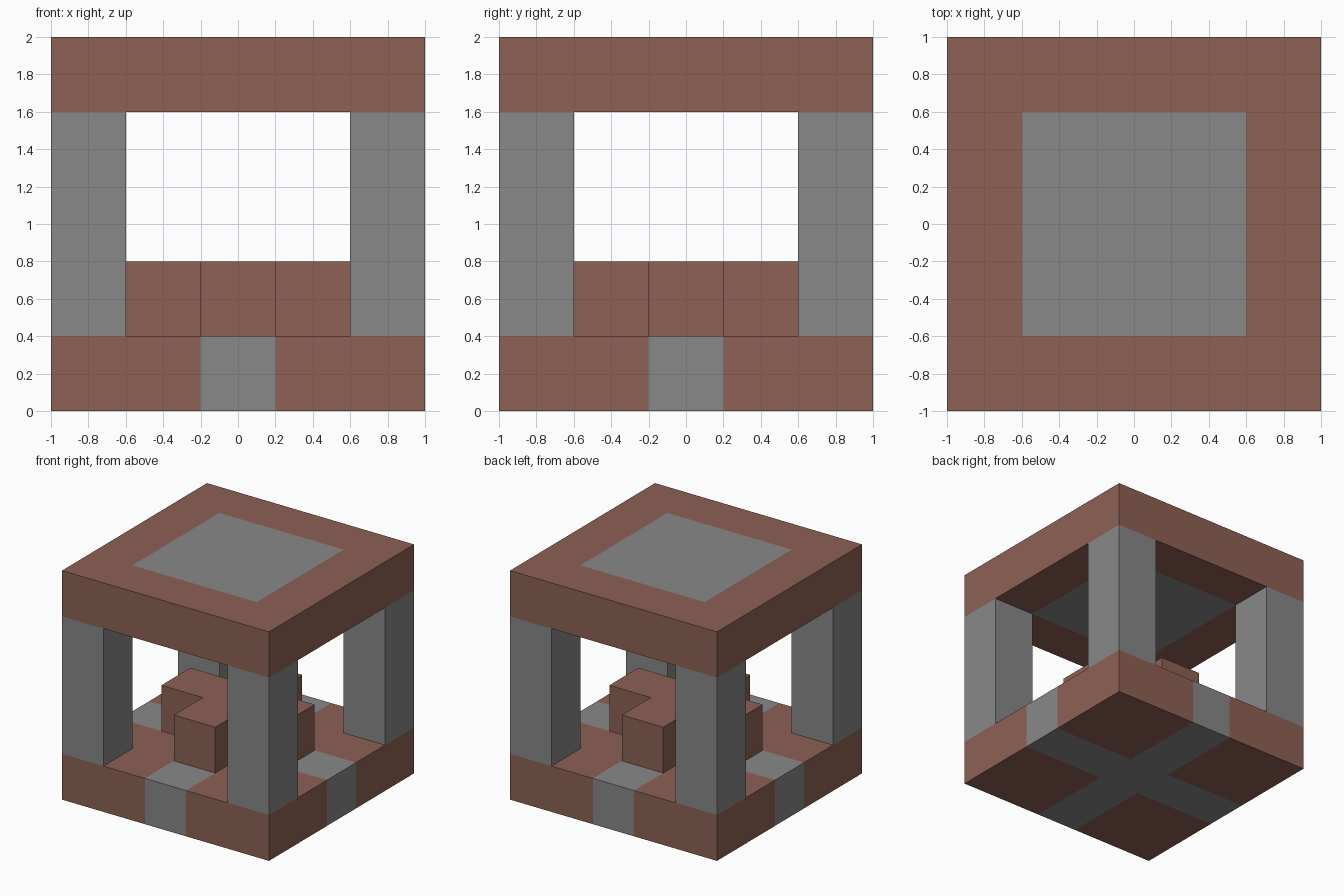
import bpy
import bmesh
from mathutils import Matrix, Vector

if "Cube" in bpy.data.objects:
    bpy.data.objects.remove(bpy.data.objects["Cube"], do_unlink=True)

CELL = 0.4


def make_material(name, rgb):
    mat = bpy.data.materials.new(name)
    mat.use_nodes = True
    colour = (*rgb, 1.0)
    mat.diffuse_color = colour
    mat.node_tree.nodes["Principled BSDF"].inputs["Base Color"].default_value = colour
    return mat


brick = make_material("brick_brown", (0.266, 0.119, 0.089))
stone = make_material("stone_grey", (0.246, 0.246, 0.246))


def finish(name, bm, materials):
    bmesh.ops.recalc_face_normals(bm, faces=bm.faces[:])
    mesh = bpy.data.meshes.new(name)
    bm.to_mesh(mesh)
    bm.free()
    for mat in materials:
        mesh.materials.append(mat)
    obj = bpy.data.objects.new(name, mesh)
    bpy.context.collection.objects.link(obj)
    return obj


def box(centre, size):
    bm = bmesh.new()
    matrix = Matrix.Translation(centre) @ Matrix.Diagonal((*size, 1.0))
    bmesh.ops.create_cube(bm, size=1.0, matrix=matrix)
    return bm


def slab(name, z, cut, is_stone):
    """Square slab cut in both directions, with stone faces chosen by a rule."""
    bm = box((0, 0, z), (2, 2, CELL))
    for axis in (Vector((1, 0, 0)), Vector((0, 1, 0))):
        for side in (-cut, cut):
            bmesh.ops.bisect_plane(bm, geom=bm.verts[:] + bm.edges[:] + bm.faces[:],
                                   plane_co=axis * side, plane_no=axis)
    for face in bm.faces:
        c = face.calc_center_median()
        face.material_index = int(is_stone(abs(c.x) < cut, abs(c.y) < cut))
    return finish(name, bm, (brick, stone))


# Base with a stone cross, roof with a stone square
slab("base", CELL / 2, CELL / 2, lambda in_x, in_y: in_x or in_y)
slab("roof", 2 - CELL / 2, 0.6, lambda in_x, in_y: in_x and in_y)

# Four corner posts
for side_x, x in (("right", -0.8), ("left", 0.8)):
    for side_y, y in (("front", -0.8), ("back", 0.8)):
        finish(f"{side_y}_{side_x}_post", box((x, y, 1.0), (CELL, CELL, 1.2)), (stone,))

# Plus-shaped centre block, one arm per quarter turn
bm = bmesh.new()
corners = []
for turn in range(4):
    spin = Matrix.Rotation(turn * 1.5707963, 3, "Z")
    for point in ((0.6, -0.2, CELL), (0.6, 0.2, CELL), (0.2, 0.2, CELL)):
        corners.append(bm.verts.new(spin @ Vector(point)))
outline = bm.faces.new(corners)
raised = bmesh.ops.extrude_face_region(bm, geom=[outline], use_keep_orig=True)
bmesh.ops.translate(bm, vec=(0, 0, CELL),
                    verts=[v for v in raised["geom"] if isinstance(v, bmesh.types.BMVert)])
finish("centre_plus_block", bm, (brick,))
